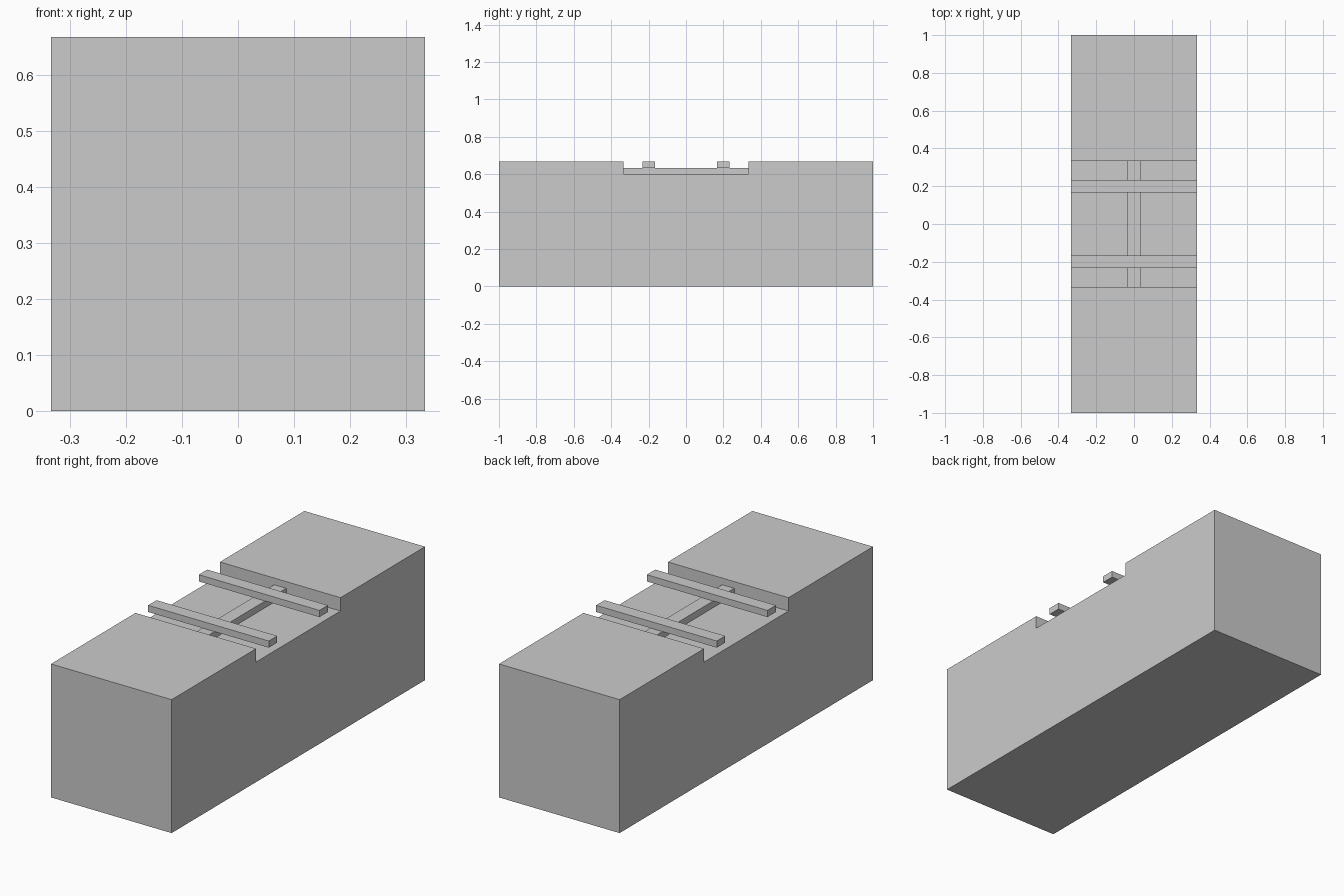
import bpy, bmesh

if "Cube" in bpy.data.objects:
    bpy.data.objects.remove(bpy.data.objects["Cube"])

W = 1 / 3      # half width of the block, also half length of the recess
H = 2 / 3      # full height
FLOOR = 0.6    # recess floor
RAIL_TOP = FLOOR + 1 / 30


def finish(bm, name):
    bmesh.ops.recalc_face_normals(bm, faces=bm.faces)
    mesh = bpy.data.meshes.new(name)
    bm.to_mesh(mesh)
    bm.free()
    obj = bpy.data.objects.new(name, mesh)
    bpy.context.collection.objects.link(obj)
    return obj


def box(name, x, y, z):
    bm = bmesh.new()
    bmesh.ops.create_cube(bm, size=1)
    for v in bm.verts:
        v.co = [lo + (c + 0.5) * (hi - lo) for c, (lo, hi) in zip(v.co, (x, y, z))]
    return finish(bm, name)


# Main block: side profile with a shallow recess, extruded across x
profile = [(-1, 0), (1, 0), (1, H), (W, H), (W, FLOOR), (-W, FLOOR), (-W, H), (-1, H)]
bm = bmesh.new()
face = bm.faces.new([bm.verts.new((-W, y, z)) for y, z in profile])
extruded = bmesh.ops.extrude_face_region(bm, geom=[face], use_keep_orig=True)
new_verts = [g for g in extruded["geom"] if isinstance(g, bmesh.types.BMVert)]
bmesh.ops.translate(bm, verts=new_verts, vec=(2 * W, 0, 0))
finish(bm, "main_block")

# Centre rail lying along the recess floor
box("centre_rail", (-1 / 30, 1 / 30), (-W, W), (FLOOR, RAIL_TOP))

# Two crossbars resting on the rail
for name, side in (("front_crossbar", -1), ("back_crossbar", 1)):
    box(name, (-W, W), sorted((side / 6, side * 7 / 30)), (RAIL_TOP, H))
